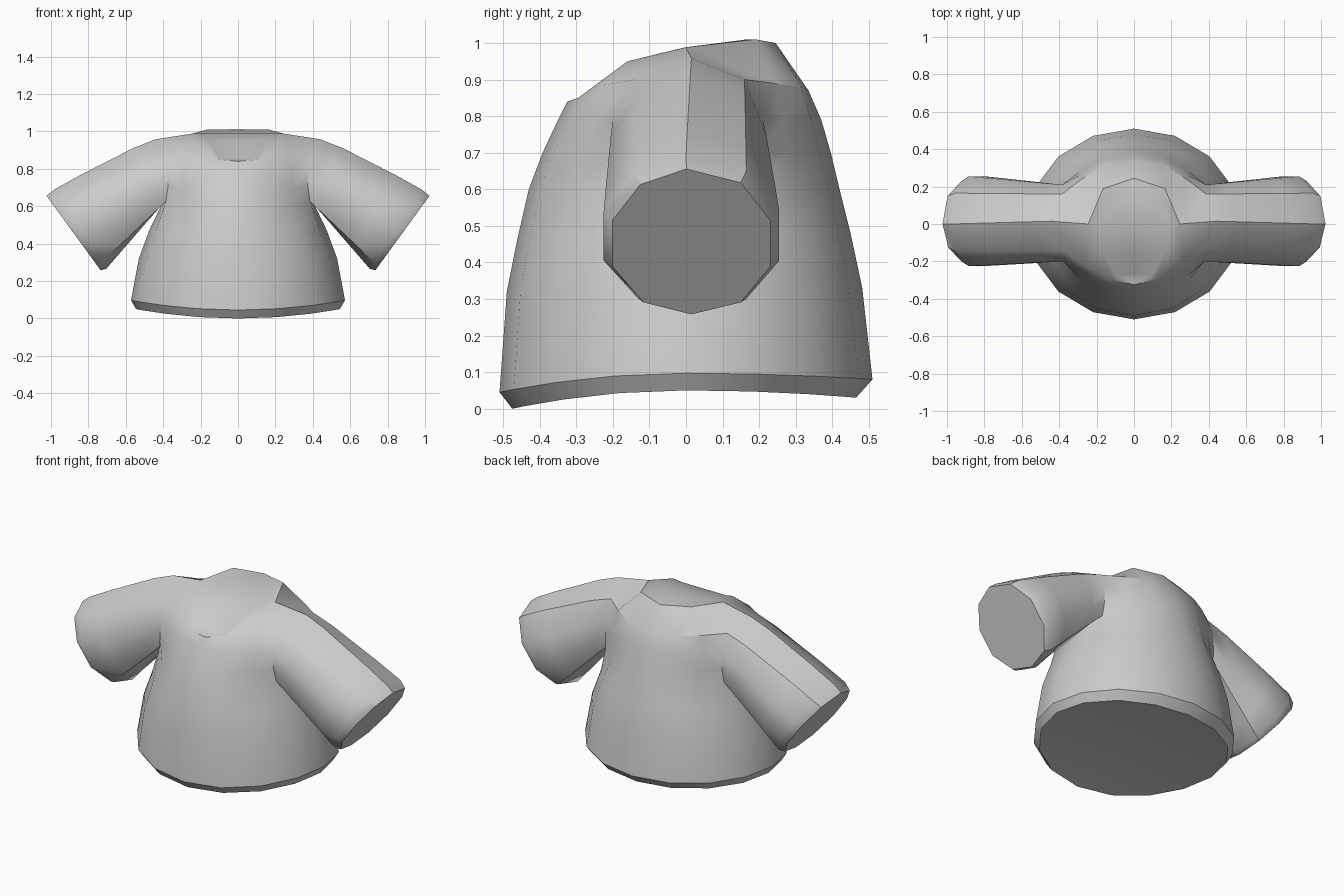
import bpy, bmesh, math
from mathutils import Vector

if "Cube" in bpy.data.objects:
    bpy.data.objects.remove(bpy.data.objects["Cube"])

bm = bmesh.new()


def verts(points):
    return [bm.verts.new(p) for p in points]


def bridge(a, b, closed=False):
    n = len(a)
    for i in range(n if closed else n - 1):
        j = (i + 1) % n
        bm.faces.new((a[i], a[j], b[j], b[i]))


def strip_cap(rim):
    """Fill half an opening with strips running to the centre line."""
    mid = [rim[0]] + [bm.verts.new((0, v.co.y, v.co.z)) for v in rim[1:-1]] + [rim[-1]]
    for i in range(len(rim) - 1):
        face = []
        for v in (rim[i], rim[i + 1], mid[i + 1], mid[i]):
            if v not in face:
                face.append(v)
        bm.faces.new(face)


def half_ring(a, front, back, zfun):
    """Half of an oval body section, from front centre round to back centre."""
    pts = []
    for k in range(9):
        t = math.pi * k / 8
        c = math.cos(t)
        x = 0 if k in (0, 8) else a * math.sin(t)
        pts.append((x, -c * (front if c > 0 else back), zfun(c)))
    return pts


def wavy(side, front, back):
    return lambda c: side + ((front if c > 0 else back) - side) * c * c


# Lower body: bevelled hem up to the armpit
under = verts(half_ring(.545, .475, .465, wavy(.05, 0, .03)))
hem = verts(half_ring(.572, .51, .51, wavy(.097, .045, .08)))
waist = verts(half_ring(.53, .49, .482, wavy(.32, .32, .33)))
ribs = verts(half_ring(.475, .462, .45, wavy(.47, .46, .48)))
pit_pts = half_ring(.41, .43, .42, wavy(.605, .60, .60))
pit_pts[3] = (.385, -.19, .625)
pit_pts[5] = (.39, .20, .625)
pit = verts(pit_pts)
strip_cap(under)
for lower, upper in ((under, hem), (hem, waist), (waist, ribs), (ribs, pit)):
    bridge(lower, upper)

# Chest and back panels either side of the armhole
rows = [pit]
for z, front, back in ((.70, .392, .396), (.79, .35, .37)):
    pts = half_ring(.41, front, back, lambda c: z)
    pts[3] = (.375, -.2, z)
    pts[5] = (.385, .21, z)
    rows.append(verts(pts[:4] + pts[5:]))
rows[0] = pit[:4] + pit[5:]
rows.append(verts([(0, -.325, .84), (.12, -.295, .85), (.26, -.225, .885), (.375, -.14, .9),
                   (.385, .16, .9), (.28, .24, .89), (.16, .315, .88), (0, .335, .87)]))
for lo, hi in zip(rows, rows[1:]):
    bridge(lo[:4], hi[:4])
    bridge(lo[4:], hi[4:])

# Shoulder and neck rim
top = rows[-1]
shoulder, neck_front, neck_side, neck_back, nape = verts(
    [(.44, .015, .958), (.195, -.16, .95), (.245, 0, .988), (.165, .19, 1.01), (0, .245, 1.0)])
for f in ((top[1], top[2], neck_side, neck_front), (top[2], top[3], shoulder, neck_side),
          (top[4], top[5], neck_side, shoulder), (top[5], top[6], neck_back, neck_side),
          (top[6], top[7], nape, neck_back)):
    bm.faces.new(f)
rim = [top[0], top[1], neck_front, neck_side, neck_back, nape]
inner = verts([(v.co.x * .84, v.co.y * .9 - .003, v.co.z + .006 * (v.co.z < .9)) for v in rim])
bridge(rim, inner)
strip_cap(inner)

# Sleeve: armhole loop lofted out to a bevelled cuff
armhole = ([pit[4]] + [r[3] for r in rows] + [shoulder] + [r[4] for r in reversed(rows)])
cuff_yz = [(.015, .265), (-.13, .30), (-.225, .405), (-.225, .54), (-.14, .645),
           (0, .69), (.165, .65), (.255, .54), (.255, .405), (.165, .30)]
cuff = [Vector((.705 + (z - .265) * .65, y, z)) for y, z in cuff_yz]
mouth = [Vector((.73 + (z - .258) * .68, .012 + (y - .012) * .9, .258 + (z - .265) * .935))
         for y, z in cuff_yz]
last = armhole
for f, lift in ((.22, .012), (.75, .008)):
    ring = verts([v.co.lerp(c, f) + Vector((0, 0, lift if v.co.z > .75 else 0))
                  for v, c in zip(armhole, cuff)])
    bridge(last, ring, True)
    last = ring
for pts in (cuff, mouth):
    ring = verts(pts)
    bridge(last, ring, True)
    last = ring
bm.faces.new(last)

# Mirror to the other side and weld the centre line
bmesh.ops.mirror(bm, geom=bm.verts[:] + bm.edges[:] + bm.faces[:], axis='X', merge_dist=.0005)
bmesh.ops.remove_doubles(bm, verts=bm.verts[:], dist=.0005)
bmesh.ops.recalc_face_normals(bm, faces=bm.faces[:])

mesh = bpy.data.meshes.new("shirt")
bm.to_mesh(mesh)
bm.free()
shirt = bpy.data.objects.new("shirt", mesh)
bpy.context.collection.objects.link(shirt)

# Plain grey cloth
cloth = bpy.data.materials.new("grey cloth")
cloth.diffuse_color = (.6, .6, .6, 1)
cloth.use_nodes = True
cloth.node_tree.nodes["Principled BSDF"].inputs["Base Color"].default_value = cloth.diffuse_color
mesh.materials.append(cloth)

bpy.context.view_layer.objects.active = shirt
shirt.select_set(True)
bpy.ops.object.shade_smooth_by_angle(angle=math.radians(35))
